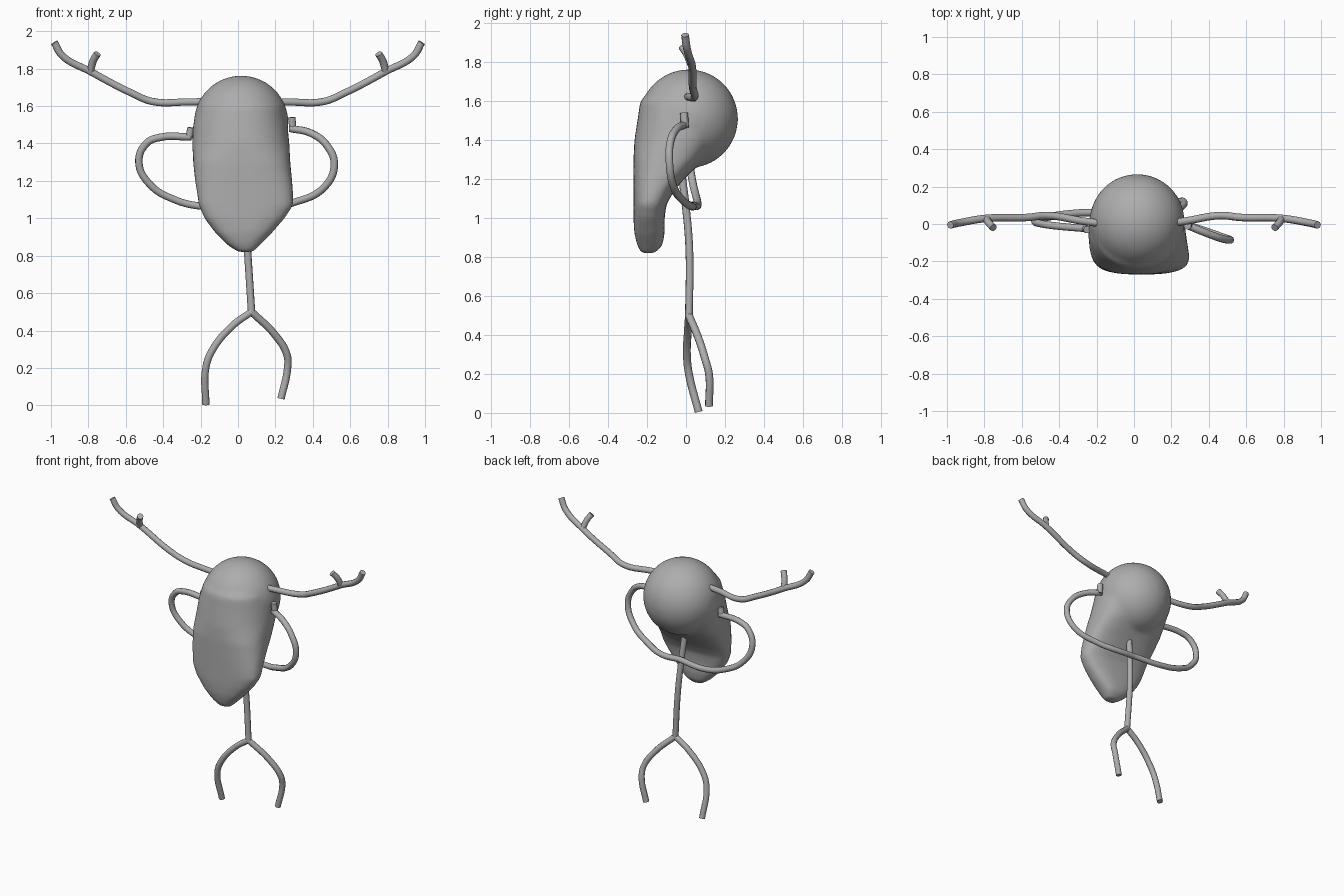
import bpy
import bmesh
import math
from mathutils import Matrix

default_cube = bpy.data.objects.get("Cube")
if default_cube:
    bpy.data.objects.remove(default_cube, do_unlink=True)

# Single plain grey material
grey = bpy.data.materials.new("plain_grey")
grey.use_nodes = True
colour = (0.42, 0.42, 0.42, 1)
grey.diffuse_color = colour
grey.node_tree.nodes["Principled BSDF"].inputs["Base Color"].default_value = colour


def make_active(obj):
    bpy.ops.object.select_all(action="DESELECT")
    obj.select_set(True)
    bpy.context.view_layer.objects.active = obj


def tube(name, points, radius=0.02):
    """Round limb with flat end caps that follows a smooth path."""
    curve = bpy.data.curves.new(name, "CURVE")
    curve.dimensions = "3D"
    curve.bevel_depth = radius
    curve.bevel_resolution = 3
    curve.resolution_u = 8
    curve.use_fill_caps = True
    spline = curve.splines.new("BEZIER")
    spline.bezier_points.add(len(points) - 1)
    for knot, position in zip(spline.bezier_points, points):
        knot.co = position
        knot.handle_left_type = knot.handle_right_type = "AUTO"
    obj = bpy.data.objects.new(name, curve)
    bpy.context.collection.objects.link(obj)
    curve.materials.append(grey)
    make_active(obj)
    bpy.ops.object.convert(target="MESH")
    bpy.ops.object.shade_smooth_by_angle(angle=math.radians(40))
    return bpy.context.object


def mirrored(points, side):
    return [(side * x, y, z) for x, y, z in points]


def rounded(value, power):
    return math.copysign(abs(value) ** power, value)


# Body: height, right edge, left edge, front edge, back edge of each section
sections = [
    (0.82, 0.00, 0.08, -0.23, -0.16),
    (0.86, -0.06, 0.12, -0.25, -0.12),
    (0.92, -0.12, 0.18, -0.265, -0.11),
    (1.0, -0.18, 0.25, -0.27, -0.11),
    (1.07, -0.21, 0.295, -0.27, -0.1),
    (1.14, -0.22, 0.295, -0.27, -0.06),
    (1.2, -0.23, 0.29, -0.27, -0.01),
    (1.3, -0.24, 0.28, -0.27, 0.09),
    (1.4, -0.245, 0.275, -0.265, 0.18),
    (1.5, -0.24, 0.265, -0.25, 0.24),
    (1.6, -0.21, 0.245, -0.235, 0.23),
    (1.68, -0.14, 0.18, -0.16, 0.18),
]
SIDES = 40
bm = bmesh.new()
rings = []
for z, right, left, front, back in sections:
    # Squarer outline low down, round at the head
    power = 0.75 if z < 1.35 else 0.9
    ring = []
    for i in range(SIDES):
        angle = math.tau * i / SIDES
        x = (left + right) / 2 + (left - right) / 2 * rounded(math.cos(angle), power)
        y = (back + front) / 2 + (back - front) / 2 * rounded(math.sin(angle), power)
        ring.append(bm.verts.new((x, y, z)))
    rings.append(ring)
for low, high in zip(rings, rings[1:]):
    for i in range(SIDES):
        j = (i + 1) % SIDES
        bm.faces.new((low[i], low[j], high[j], high[i]))
bm.faces.new(rings[0][::-1])
bm.faces.new(rings[-1])

# Round head joined into the body
bmesh.ops.create_uvsphere(bm, u_segments=48, v_segments=24, radius=0.253,
                          matrix=Matrix.Translation((0.017, 0.014, 1.51)))
mesh = bpy.data.meshes.new("body")
bm.to_mesh(mesh)
bm.free()
mesh.materials.append(grey)
body = bpy.data.objects.new("body", mesh)
bpy.context.collection.objects.link(body)
blend = body.modifiers.new("blend", "REMESH")
blend.mode = "VOXEL"
blend.voxel_size = 0.014
blend.use_smooth_shade = True
soften = body.modifiers.new("soften", "SMOOTH")
soften.factor = 0.5
soften.iterations = 8
for face in mesh.polygons:
    face.use_smooth = True

# Branching antlers, the same on both sides
antler = [(0.15, 0.0, 1.625), (0.27, 0.015, 1.622), (0.46, 0.045, 1.625),
          (0.57, 0.035, 1.67), (0.79, 0.03, 1.785), (0.94, 0.005, 1.87),
          (0.982, -0.005, 1.94)]
prong = [(0.79, 0.03, 1.78), (0.775, 0.005, 1.84), (0.752, -0.02, 1.88)]
for label, side in (("left", 1), ("right", -1)):
    tube(label + "_antler", mirrored(antler, side))
    tube(label + "_antler_prong", mirrored(prong, side))

# Looping arms that run from the stem out and back to the body
tube("left_arm", [(0.03, 0.035, 1.065), (0.17, 0.03, 1.06), (0.3, -0.01, 1.085),
                  (0.46, -0.065, 1.165), (0.515, -0.085, 1.285),
                  (0.475, -0.08, 1.39), (0.39, -0.05, 1.455), (0.28, -0.005, 1.48)])
tube("left_hand", [(0.295, -0.005, 1.465), (0.287, -0.01, 1.54)])
tube("right_arm", [(0.03, 0.035, 1.065), (-0.2, 0.06, 1.065), (-0.34, 0.055, 1.1),
                   (-0.47, 0.035, 1.18), (-0.53, 0.015, 1.3),
                   (-0.49, 0.0, 1.4), (-0.42, -0.01, 1.432), (-0.25, -0.025, 1.435)])
tube("right_hand", [(-0.262, -0.025, 1.43), (-0.25, -0.03, 1.485)])

# Stem and forked legs
tube("stem", [(0.025, -0.02, 1.21), (0.035, 0.0, 1.05), (0.05, 0.017, 0.84),
              (0.073, 0.015, 0.49)])
tube("left_leg", [(0.072, 0.015, 0.5), (0.195, 0.065, 0.38), (0.262, 0.1, 0.27),
                  (0.265, 0.118, 0.2), (0.23, 0.118, 0.035)])
tube("right_leg", [(0.072, 0.015, 0.5), (-0.03, 0.01, 0.425), (-0.14, 0.005, 0.29),
                   (-0.172, 0.015, 0.2), (-0.172, 0.065, 0.005)])
